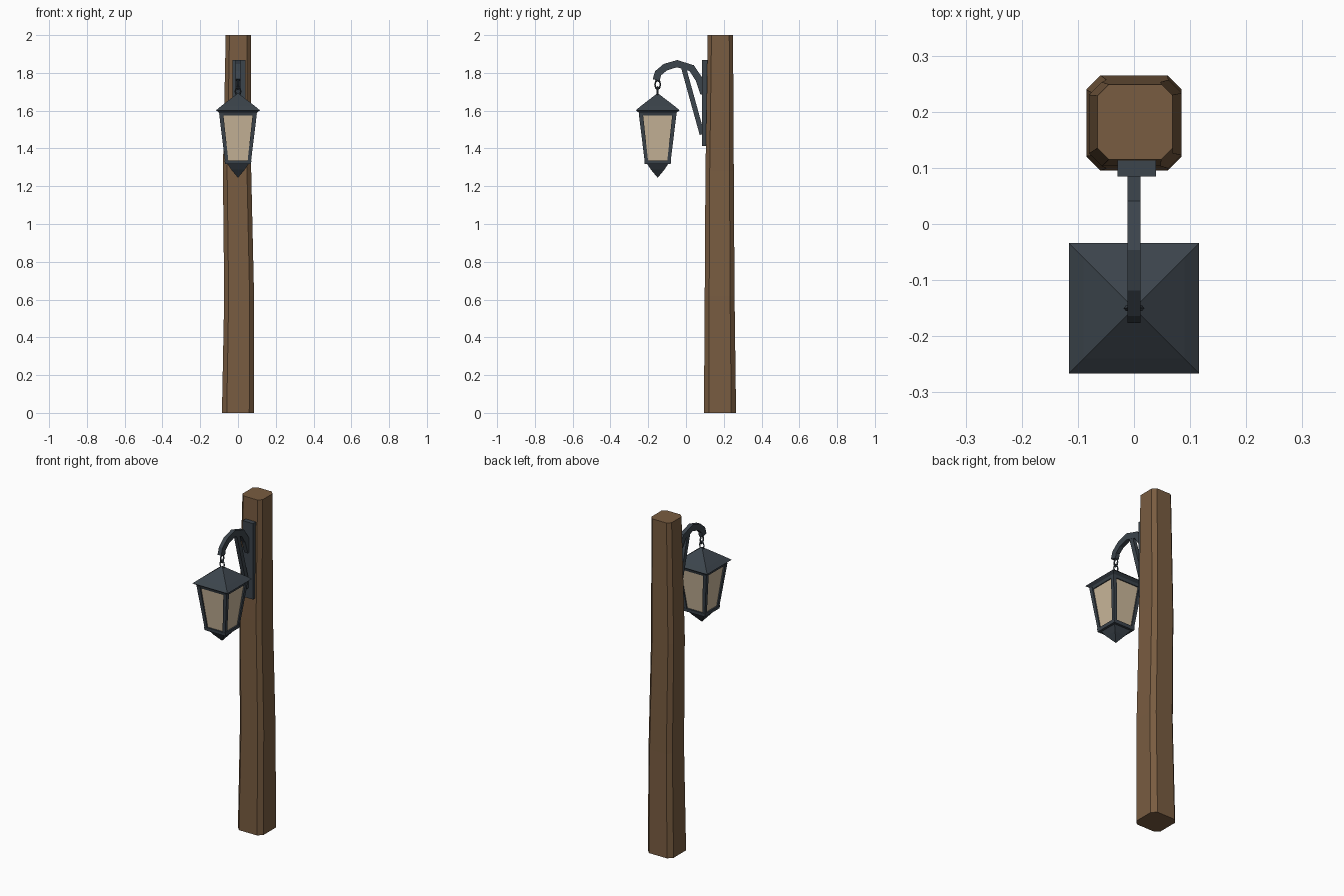
import bpy, bmesh, math
from mathutils import Vector

if "Cube" in bpy.data.objects:
    bpy.data.objects.remove(bpy.data.objects["Cube"])


def material(name, rgb):
    m = bpy.data.materials.new(name)
    m.diffuse_color = (*rgb, 1)
    m.use_nodes = True
    m.node_tree.nodes["Principled BSDF"].inputs["Base Color"].default_value = m.diffuse_color
    return m


WOOD = material("brown_wood", (0.19, 0.107, 0.052))
METAL = material("dark_iron", (0.045, 0.058, 0.072))
GLASS = material("cream_glass", (0.60, 0.48, 0.33))


def finish(name, bm, mat):
    bmesh.ops.remove_doubles(bm, verts=bm.verts, dist=1e-5)
    bmesh.ops.recalc_face_normals(bm, faces=bm.faces)
    me = bpy.data.meshes.new(name)
    bm.to_mesh(me)
    bm.free()
    me.materials.append(mat)
    ob = bpy.data.objects.new(name, me)
    bpy.context.collection.objects.link(ob)
    return ob


def loft(name, rings, mat, chamfer=0.0):
    """Stack of square (or chamfered) rings, each (z, cx, cy, half)."""
    bm = bmesh.new()
    loops = []
    for z, cx, cy, h in rings:
        c = h * chamfer
        if chamfer:
            pts = [(-h + c, -h), (h - c, -h), (h, -h + c), (h, h - c),
                   (h - c, h), (-h + c, h), (-h, h - c), (-h, -h + c)]
        else:
            pts = [(-h, -h), (h, -h), (h, h), (-h, h)]
        loops.append([bm.verts.new((cx + x, cy + y, z)) for x, y in pts])
    n = len(loops[0])
    for a, b in zip(loops, loops[1:]):
        for i in range(n):
            j = (i + 1) % n
            bm.faces.new((a[i], a[j], b[j], b[i]))
    bm.faces.new(loops[0][::-1])
    bm.faces.new(loops[-1])
    return finish(name, bm, mat)


def strap(name, path, thick, width, mat):
    """Rectangular bar following a path in the y-z plane."""
    pts = [Vector(p) for p in path]
    bm = bmesh.new()
    loops = []
    for i, p in enumerate(pts):
        t = (pts[min(i + 1, len(pts) - 1)] - pts[max(i - 1, 0)]).normalized()
        nrm = Vector((-t.y, t.x)) * thick / 2
        loops.append([bm.verts.new((sx * width / 2, *(p + sn * nrm)))
                      for sx, sn in ((-1, -1), (1, -1), (1, 1), (-1, 1))])
    for a, b in zip(loops, loops[1:]):
        for i in range(4):
            j = (i + 1) % 4
            bm.faces.new((a[i], a[j], b[j], b[i]))
    bm.faces.new(loops[0][::-1])
    bm.faces.new(loops[-1])
    return finish(name, bm, mat)


# Slightly crooked wooden post
loft("post", [(0, 0, 0.18, 0.085), (0.62, 0.006, 0.178, 0.079),
              (1.28, -0.005, 0.178, 0.075), (2, 0.002, 0.182, 0.067)],
     WOOD, chamfer=0.3)

# Wall plate
bm = bmesh.new()
bmesh.ops.create_cube(bm, size=1)
for v in bm.verts:
    v.co = Vector((0.005 + v.co.x * 0.068, 0.1 + v.co.y * 0.03, 1.64 + v.co.z * 0.455))
finish("mounting_plate", bm, METAL)

# Curved arm and diagonal brace
strap("curved_arm", [(-0.158, 1.762), (-0.148, 1.798), (-0.11, 1.83), (-0.047, 1.849),
                     (0.03, 1.825), (0.07, 1.765), (0.095, 1.69)], 0.038, 0.024, METAL)
strap("brace", [(-0.012, 1.825), (0.085, 1.475)], 0.026, 0.022, METAL)

# Two interlocked chain links
CY = -0.15
for k, (z, rz) in enumerate(((1.738, 0), (1.702, math.pi / 2))):
    bpy.ops.mesh.primitive_torus_add(major_segments=8, minor_segments=4, major_radius=0.018,
                                     minor_radius=0.005, location=(0, CY, z),
                                     rotation=(0, math.pi / 2, rz))
    link = bpy.context.object
    link.name = f"chain_link_{k + 1}"
    link.scale = (1.3, 0.8, 1)
    link.data.materials.append(METAL)

# Lantern roof with flared eave
loft("lantern_roof", [(1.575, 0, CY, 0.095), (1.59, 0, CY, 0.1), (1.602, 0, CY, 0.116),
                      (1.624, 0, CY, 0.09), (1.69, 0, CY, 0.004)], METAL)

# Glass body
loft("lantern_glass", [(1.325, 0, CY, 0.061), (1.58, 0, CY, 0.09)], GLASS)

# Corner bars
for sx in (-1, 1):
    for sy in (-1, 1):
        loft("corner_bar", [(1.325, sx * 0.059, CY + sy * 0.059, 0.009),
                            (1.585, sx * 0.089, CY + sy * 0.089, 0.011)], METAL)

# Bottom rim and pointed finial
loft("bottom_rim", [(1.317, 0, CY, 0.069), (1.337, 0, CY, 0.071)], METAL)
loft("finial", [(1.247, 0, CY, 0.002), (1.288, 0, CY, 0.036), (1.318, 0, CY, 0.056)], METAL)
